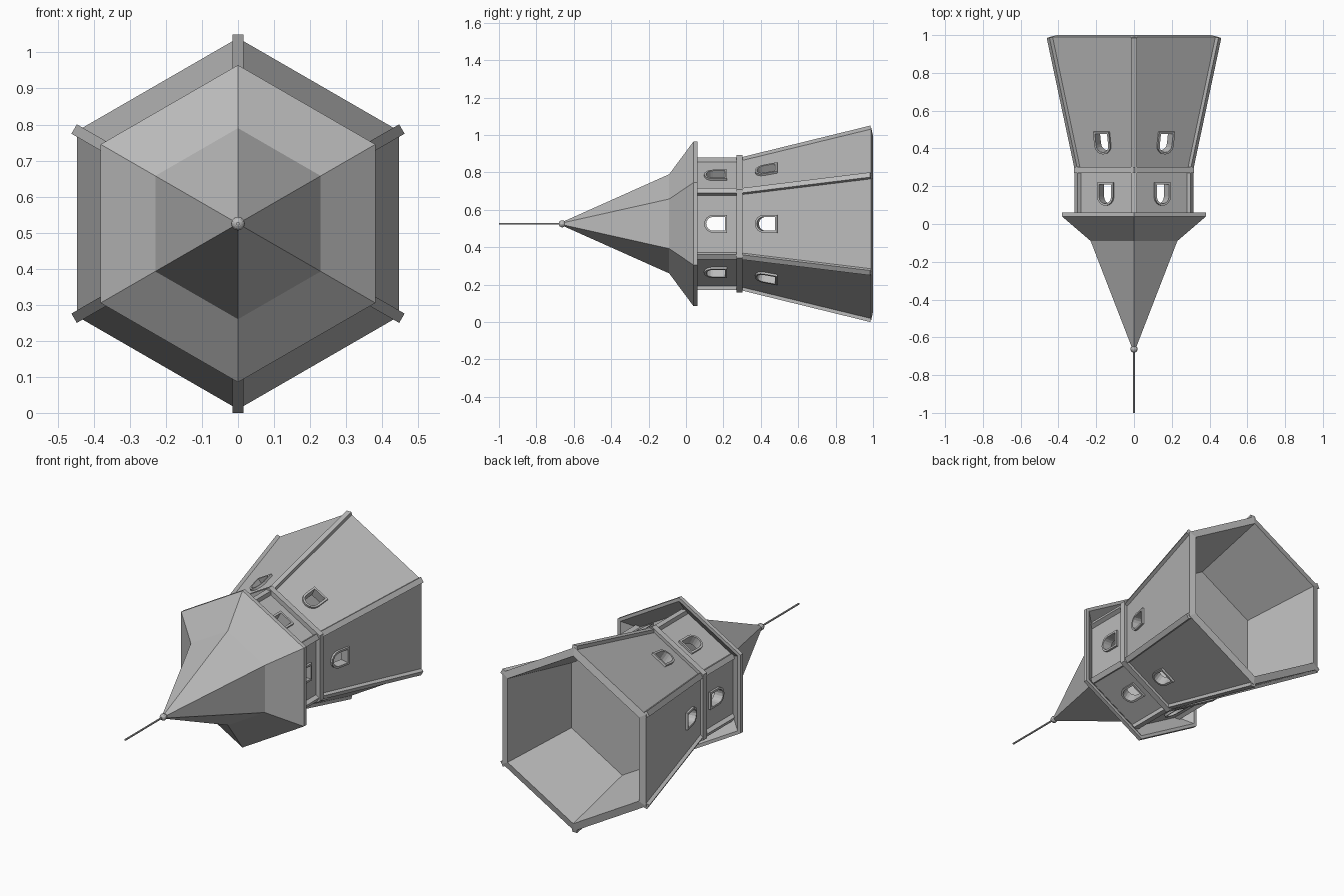
import bpy, bmesh
from math import cos, sin, pi, radians
from mathutils import Matrix, Vector

cube = bpy.data.objects.get("Cube")
if cube:
    bpy.data.objects.remove(cube, do_unlink=True)

AXIS_Z = 0.525          # the tower lies along y, roof towards -y
APO = cos(pi / 6)       # hexagon apothem / corner radius
SIDES = range(6)

stone = bpy.data.materials.new("plain_grey")
stone.use_nodes = True
stone.diffuse_color = (0.5, 0.5, 0.5, 1)
stone.node_tree.nodes["Principled BSDF"].inputs["Base Color"].default_value = (0.5, 0.5, 0.5, 1)


def finish(bm, name):
    bmesh.ops.recalc_face_normals(bm, faces=bm.faces)
    mesh = bpy.data.meshes.new(name)
    bm.to_mesh(mesh)
    bm.free()
    mesh.materials.append(stone)
    obj = bpy.data.objects.new(name, mesh)
    bpy.context.collection.objects.link(obj)
    return obj


def radial(angle):
    return Vector((cos(angle), 0, sin(angle)))


def place(r, angle, y):
    return radial(angle) * r + Vector((0, y, AXIS_Z))


def hex_loft(name, profile, hollow=True):
    """Hexagonal rings of (corner radius, y); hollow joins last ring to first."""
    bm = bmesh.new()
    rings = [[bm.verts.new(place(r, pi / 6 + k * pi / 3, y)) for k in SIDES] for r, y in profile]
    pairs = list(zip(rings, rings[1:]))
    if hollow:
        pairs.append((rings[-1], rings[0]))
    else:
        bm.faces.new(rings[0])
        bm.faces.new(rings[-1])
    for a, b in pairs:
        for k in SIDES:
            j = (k + 1) % 6
            bm.faces.new((a[k], a[j], b[j], b[k]))
    return finish(bm, name)


def corner_beams(name, start, end, width, depth):
    """Six boxes whose outer faces follow a line of (radius, y) at each corner."""
    bm = bmesh.new()
    for k in SIDES:
        ang = pi / 6 + k * pi / 3
        p, q = place(start[0], ang, start[1]), place(end[0], ang, end[1])
        along = (q - p).normalized()
        side = Vector((-sin(ang), 0, cos(ang)))
        out = side.cross(along).normalized()
        if out.dot(radial(ang)) < 0:
            out = -out
        rot = Matrix((side, along, out)).transposed().to_4x4()
        size = Matrix.Diagonal((width, (q - p).length, depth, 1))
        mid = (p + q) / 2 - out * depth / 2
        bmesh.ops.create_cube(bm, size=1, matrix=Matrix.Translation(mid) @ rot @ size)
    return finish(bm, name)


def arch(half, low, spring):
    """Outline of a round-headed opening."""
    pts = [(-half, low), (half, low)]
    return pts + [(half * cos(i * pi / 8), spring + half * sin(i * pi / 8)) for i in range(9)]


def window_matrix(ang, apothem, y, slope):
    side = Vector((-sin(ang), 0, cos(ang)))
    up = (radial(ang) * -slope + Vector((0, -1, 0))).normalized()
    out = (radial(ang) - Vector((0, slope, 0))).normalized()
    m = Matrix((side, up, out)).transposed().to_4x4()
    m.translation = place(apothem, ang, y)
    return m


def arch_set(name, apothem, y, slope, outlines, back, front):
    """Six arched prisms (one outline) or arched frames (two outlines)."""
    bm = bmesh.new()
    for k in SIDES:
        m = window_matrix(k * pi / 3, apothem, y, slope)
        loops = [[[bm.verts.new(m @ Vector((u, v, d))) for u, v in o] for d in (back, front)]
                 for o in outlines]
        n = len(outlines[0])
        for lo, hi in loops:
            for i in range(n):
                j = (i + 1) % n
                bm.faces.new((lo[i], lo[j], hi[j], hi[i]))
        for level in (0, 1):
            if len(loops) == 1:
                bm.faces.new(loops[0][level])
                continue
            a, b = loops[0][level], loops[1][level]
            for i in range(n):
                j = (i + 1) % n
                bm.faces.new((a[i], a[j], b[j], b[i]))
    return finish(bm, name)


def add_windows(wall, prefix, apothem, y, slope):
    inner = arch(0.037, -0.05, 0.013)
    middle = arch(0.042, -0.055, 0.013)
    outer = arch(0.048, -0.061, 0.013)
    cutter = arch_set(prefix + "_window_cutter", apothem, y, slope, [middle], -0.08, 0.05)
    cutter.hide_render = True
    mod = wall.modifiers.new("windows", "BOOLEAN")
    mod.operation = "DIFFERENCE"
    mod.solver = "EXACT"
    mod.object = cutter
    bpy.context.view_layer.objects.active = wall
    bpy.ops.object.modifier_apply(modifier=mod.name)
    bpy.data.objects.remove(cutter, do_unlink=True)
    arch_set(prefix + "_window_frames", apothem, y, slope, [inner, outer], -0.042, 0.012)


# Flared base section with an inner floor
base = hex_loft("base_wall", [(0.345, 0.29), (0.515, 0.99), (0.47, 1.0), (0.298, 0.29)])
base_slope = (0.515 - 0.345) * APO / 0.70
base_mid = 0.43
add_windows(base, "base", 0.345 * APO + base_slope * (base_mid - 0.29), base_mid, base_slope)
hex_loft("base_floor", [(0.365, 0.545), (0.37, 0.565)], hollow=False)
corner_beams("base_corner_beams", (0.357, 0.30), (0.525, 0.985), 0.03, 0.03)

# Straight upper room with corner posts and a belt between the sections
room = hex_loft("upper_wall", [(0.34, 0.0), (0.34, 0.29), (0.295, 0.29), (0.295, 0.0)])
add_windows(room, "upper", 0.34 * APO, 0.158, 0)
corner_beams("upper_corner_posts", (0.355, 0.0), (0.355, 0.28), 0.03, 0.03)
hex_loft("belt", [(0.368, 0.27), (0.368, 0.303), (0.31, 0.303), (0.31, 0.27)])

# Roof shell with flared eaves
hex_loft("roof", [(0.008, -0.665), (0.265, -0.09), (0.44, 0.04), (0.44, 0.062),
                  (0.42, 0.062), (0.25, -0.065), (0.004, -0.62)])

# Finial ball and spire rod
bm = bmesh.new()
turn = Matrix.Rotation(radians(90), 4, "X")
bmesh.ops.create_uvsphere(bm, u_segments=12, v_segments=8, radius=0.019,
                          matrix=Matrix.Translation((0, -0.662, AXIS_Z)) @ turn)
ball = finish(bm, "finial_ball")
bm = bmesh.new()
bmesh.ops.create_cone(bm, cap_ends=True, segments=8, radius1=0.005, radius2=0.005, depth=0.34,
                      matrix=Matrix.Translation((0, -0.83, AXIS_Z)) @ turn)
finish(bm, "spire_rod")
